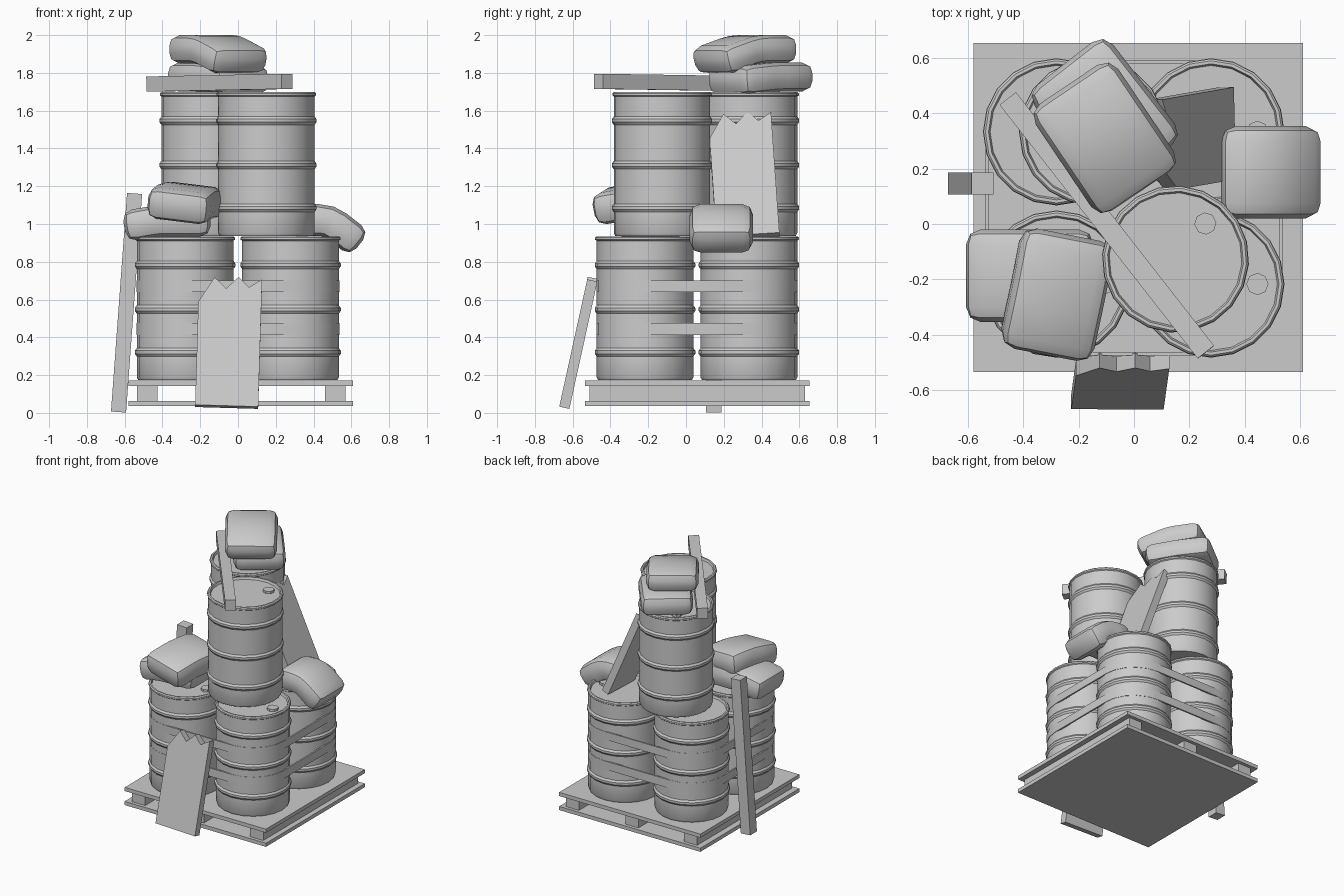
import bpy, bmesh
from math import sin, cos, pi, radians
from mathutils import Matrix, Vector

if "Cube" in bpy.data.objects:
    bpy.data.objects.remove(bpy.data.objects["Cube"])


def finish(name, bm, matrix=None, smooth=None):
    bmesh.ops.recalc_face_normals(bm, faces=bm.faces[:])
    me = bpy.data.meshes.new(name)
    bm.to_mesh(me)
    bm.free()
    ob = bpy.data.objects.new(name, me)
    bpy.context.collection.objects.link(ob)
    if matrix is not None:
        ob.matrix_world = matrix
    if smooth:
        bpy.ops.object.select_all(action='DESELECT')
        ob.select_set(True)
        bpy.context.view_layer.objects.active = ob
        bpy.ops.object.shade_smooth_by_angle(angle=radians(smooth))
    return ob


def place(loc, z=0, x=0, y=0):
    return (Matrix.Translation(loc) @ Matrix.Rotation(z, 4, 'Z')
            @ Matrix.Rotation(x, 4, 'X') @ Matrix.Rotation(y, 4, 'Y'))


def box(name, size, matrix):
    bm = bmesh.new()
    bmesh.ops.create_cube(bm, size=1)
    bmesh.ops.scale(bm, vec=size, verts=bm.verts)
    return finish(name, bm, matrix)


def barrel(name, loc, turn=0, sides=20):
    # Lathed wall with three hoops, raised rim and recessed lid
    prof = [(0.248, 0), (0.256, 0.015)]
    for h in (0.148, 0.375, 0.61):
        prof += [(0.256, h - 0.022), (0.266, h - 0.008), (0.266, h + 0.008), (0.256, h + 0.022)]
    prof += [(0.256, 0.738), (0.264, 0.744), (0.264, 0.755), (0.257, 0.762),
             (0.246, 0.762), (0.240, 0.745)]
    bm = bmesh.new()
    rings = [[bm.verts.new((r * cos(2 * pi * i / sides), r * sin(2 * pi * i / sides), z))
              for i in range(sides)] for r, z in prof]
    for a, b in zip(rings, rings[1:]):
        for i in range(sides):
            j = (i + 1) % sides
            bm.faces.new((a[i], a[j], b[j], b[i]))
    bm.faces.new(rings[0])
    bm.faces.new(rings[-1])
    # Bung cap
    bmesh.ops.create_cone(bm, cap_ends=True, segments=8, radius1=0.04, radius2=0.04,
                          depth=0.02, matrix=Matrix.Translation((0.168, 0, 0.752)))
    return finish(name, bm, place(loc, turn), 35)


def strap(name, z0, z1, hx, hy, cy, r, thick=0.012, seg=5):
    # Band wrapped round the four lower barrels
    bm = bmesh.new()
    loop = []
    for q, (sx, sy) in enumerate(((1, 1), (-1, 1), (-1, -1), (1, -1))):
        for k in range(seg + 1):
            a = (q + k / seg) * pi / 2
            loop.append([bm.verts.new((sx * hx + rr * cos(a), cy + sy * hy + rr * sin(a), z))
                         for rr, z in ((r, z0), (r, z1), (r - thick, z1), (r - thick, z0))])
    for i in range(len(loop)):
        a, b = loop[i], loop[(i + 1) % len(loop)]
        for k in range(4):
            m = (k + 1) % 4
            bm.faces.new((a[k], b[k], b[m], a[m]))
    finish(name, bm, None, 35)


def broken_board(name, matrix, t=0.055):
    # Board with a jagged snapped top edge
    pts = [(-0.167, 0), (0.167, 0), (0.167, 0.69), (0.098, 0.645), (0.043, 0.70),
           (-0.022, 0.635), (-0.085, 0.695), (-0.167, 0.56)]
    bm = bmesh.new()
    f = bm.faces.new([bm.verts.new((u, 0, v)) for u, v in pts])
    ex = bmesh.ops.extrude_face_region(bm, geom=[f])
    bmesh.ops.translate(bm, vec=(0, t, 0),
                        verts=[v for v in ex['geom'] if isinstance(v, bmesh.types.BMVert)])
    finish(name, bm, matrix)


def sack(name, size, matrix, bend=0, hinge=0, w=0.05):
    # Rounded slab, cut across and drooped downwards past the hinge
    bm = bmesh.new()
    bmesh.ops.create_cube(bm, size=1)
    bmesh.ops.scale(bm, vec=size, verts=bm.verts)
    bmesh.ops.bevel(bm, geom=bm.edges[:], offset=0.055, segments=2, profile=0.5, affect='EDGES')
    for x in (hinge - w, hinge, hinge + w):
        bmesh.ops.bisect_plane(bm, geom=bm.verts[:] + bm.edges[:] + bm.faces[:],
                               plane_co=(x, 0, 0), plane_no=(1, 0, 0))
    if bend:
        R = 2 * w / bend
        for v in bm.verts:
            x, z = v.co.x, v.co.z
            if x > hinge - w:
                a = bend * min(1, (x - hinge + w) / (2 * w))
                s = max(0, x - hinge - w)
                v.co.x = hinge - w + R * sin(a) + s * cos(a) + z * sin(a)
                v.co.z = -R * (1 - cos(a)) - s * sin(a) + z * cos(a)
    finish(name, bm, matrix, 40)


# Pallet: two decks and three bearers
for nm, z in (("pallet_bottom_deck", 0.05), ("pallet_top_deck", 0.157)):
    box(nm, (1.19, 1.19, 0.028), place((0.015, 0.06, z)))
for i, x in enumerate((-0.48, 0.015, 0.515)):
    box(f"pallet_bearer_{i}", (0.11, 1.14, 0.082), place((x, 0.06, 0.103)))

# Four lower barrels and two upper ones
for x in (-0.28, 0.278):
    for y in (-0.217, 0.333):
        barrel("lower_barrel", (x, y, 0.173), 0)
barrel("upper_barrel_front", (0.15, -0.127, 0.937), radians(50))
barrel("upper_barrel_back", (-0.15, 0.333, 0.937), radians(126))

# Straps
strap("upper_strap", 0.64, 0.70, 0.279, 0.275, 0.058, 0.258)
strap("lower_strap", 0.413, 0.476, 0.279, 0.275, 0.058, 0.258)

# Broken boards leaning on the stack
broken_board("front_board", place((-0.06, -0.67, 0.038), 0, radians(-12.4), 0.03))
broken_board("side_board", place((0.365, 0.328, 0.945), pi / 2, -0.385, -0.065))

# Timber posts
box("leaning_post", (0.08, 0.08, 1.16), place((-0.59, 0.147, 0.583), 0, 0, radians(4.2)))
box("top_post", (1.163, 0.075, 0.08), place((-0.098, -0.005, 1.748), radians(-52), 0, radians(-0.7)))

# Sacks
sack("side_sack", (0.37, 0.335, 0.168), place((0.50, 0.187, 1.021)), radians(38), -0.02)
sack("lower_front_sack", (0.46, 0.335, 0.165), place((-0.375, -0.187, 1.017), pi), radians(10), 0.05)
sack("upper_front_sack", (0.44, 0.34, 0.17), place((-0.277, -0.255, 1.125), radians(-101), -0.12),
     radians(10), 0)
sack("lower_top_sack", (0.47, 0.36, 0.155), place((-0.106, 0.395, 1.778), radians(-52)), radians(5), 0)
sack("upper_top_sack", (0.47, 0.36, 0.15), place((-0.105, 0.31, 1.925), radians(-56)), radians(17), 0)
